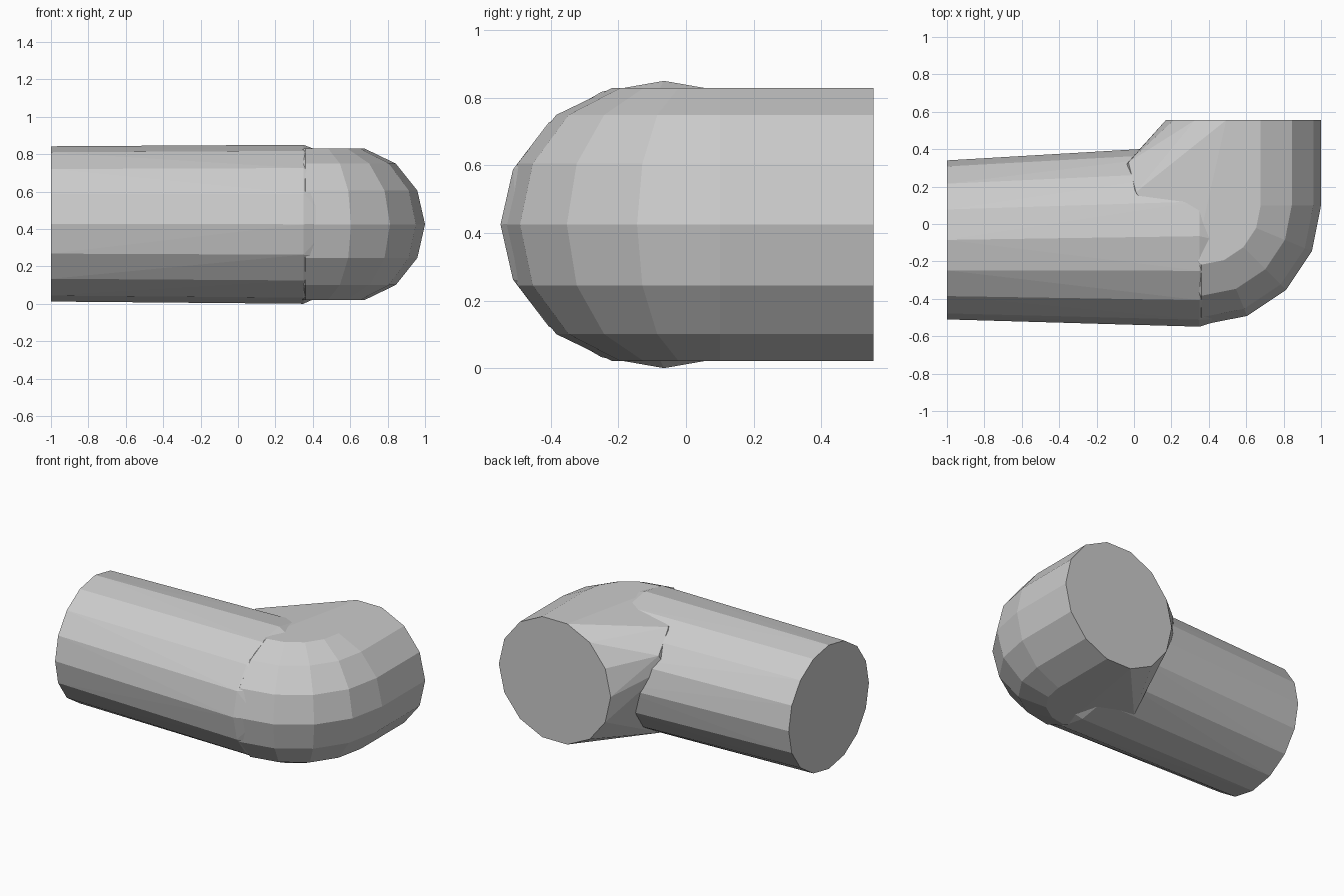
import bpy, bmesh
from math import sin, cos, pi, radians
from mathutils import Vector

if "Cube" in bpy.data.objects:
    bpy.data.objects.remove(bpy.data.objects["Cube"])

SIDES = 14


def ring(center, axis_u, ru, rz, n=SIDES, phase=0.0):
    """Elliptical ring spanned by a horizontal direction and z."""
    c, u = Vector(center), Vector(axis_u)
    return [c + u * (ru * cos(2 * pi * i / n + phase)) + Vector((0, 0, rz * sin(2 * pi * i / n + phase)))
            for i in range(n)]


def hull(name, points):
    """Flat-shaded convex solid around the points."""
    bm = bmesh.new()
    for p in points:
        bm.verts.new(p)
    bmesh.ops.convex_hull(bm, input=bm.verts[:], use_existing_faces=False)
    loose = [v for v in bm.verts if not v.link_faces]
    bmesh.ops.delete(bm, geom=loose, context='VERTS')
    bmesh.ops.dissolve_limit(bm, angle_limit=radians(1), verts=bm.verts[:], edges=bm.edges[:])
    bmesh.ops.recalc_face_normals(bm, faces=bm.faces[:])
    mesh = bpy.data.meshes.new(name)
    bm.to_mesh(mesh)
    bm.free()
    obj = bpy.data.objects.new(name, mesh)
    bpy.context.collection.objects.link(obj)
    return obj


Y = (0, 1, 0)

# Long straight arm, slightly flared toward the bend
arm = ring((-1, -0.085, 0.427), Y, 0.425, 0.415, 16)
arm += ring((0.35, -0.065, 0.425), Y, 0.484, 0.425, 16)
arm += ring((0.505, -0.10, 0.43), Y, 0.40, 0.36, 12)
hull("straight_arm", arm)

# Bend and short arm: open end cap, then rings swept round the corner
bend = ring((0.585, 0.555, 0.425), (1, 0, 0), 0.415, 0.415)
for k in range(5):
    a = radians(-90 * k / 4)
    d = Vector((cos(a), sin(a), 0))
    bend += ring(Vector((0.36, 0.10, 0.425)) + d * 0.225, d, 0.415, 0.415)

# Inner corner web where the bend overlaps the long arm
bend += [Vector(p) for p in (
    (-0.03, 0.33, 0.67), (-0.06, 0.30, 0.58), (0.01, 0.17, 0.79),
    (0.14, 0.30, 0.16), (0.10, 0.12, 0.04))]
hull("elbow_bend", bend)
